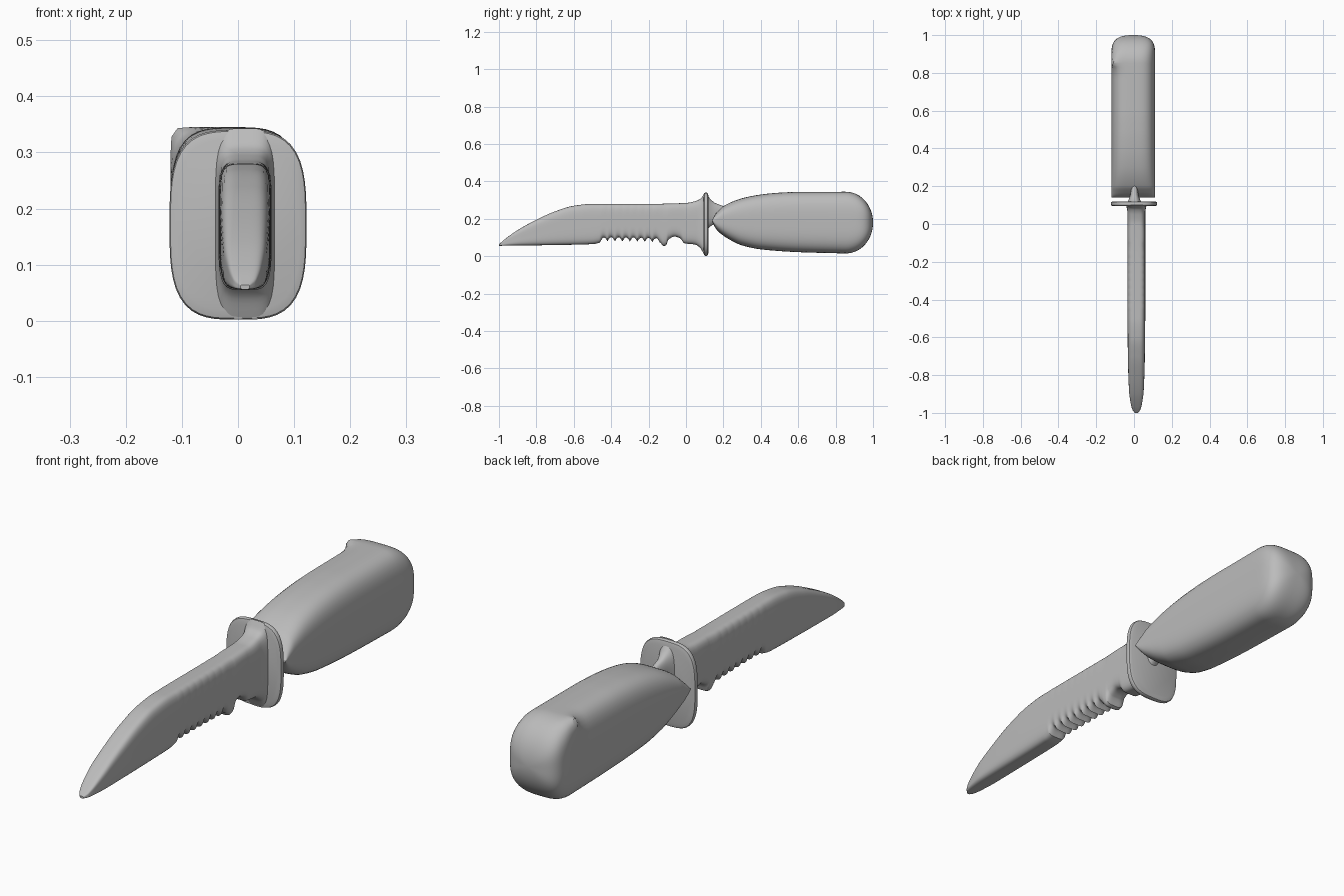
import bpy, bmesh, math

cube = bpy.data.objects.get("Cube")
if cube:
    bpy.data.objects.remove(cube, do_unlink=True)

steel = bpy.data.materials.new("plain grey")
GREY = (0.5, 0.5, 0.5, 1)
steel.diffuse_color = GREY
steel.use_nodes = True
steel.node_tree.nodes["Principled BSDF"].inputs["Base Color"].default_value = GREY


def curve(points, t):
    """Smooth monotone interpolation through (position, value) points."""
    if t <= points[0][0]:
        return points[0][1]
    if t >= points[-1][0]:
        return points[-1][1]
    slope = [(b[1] - a[1]) / (b[0] - a[0]) for a, b in zip(points, points[1:])]

    def tangent(i):
        if i == 0 or i == len(slope):
            return slope[min(i, len(slope) - 1)]
        a, b = slope[i - 1], slope[i]
        return 2 * a * b / (a + b) if a * b > 0 else 0

    for i, (a, b) in enumerate(zip(points, points[1:])):
        if t <= b[0]:
            h = b[0] - a[0]
            s = (t - a[0]) / h
            return (a[1] + (b[1] - a[1]) * s * s * (3 - 2 * s)
                    + h * s * (1 - s) * ((1 - s) * tangent(i) - s * tangent(i + 1)))


def section(y, cx, half_w, low, high, power, corner=None, count=64):
    """Rounded cross-section; corner squares off the upper -x quarter."""
    ring = []
    for i in range(count):
        a = 2 * math.pi * (i + 0.5) / count
        c, s = math.cos(a), math.sin(a)
        p = corner if corner and c < 0 < s else power
        r = (abs(c) ** p + abs(s) ** p) ** (-1 / p)
        ring.append((cx + half_w * r * c, y,
                     (low + high) / 2 + (high - low) / 2 * r * s))
    return ring


def loft(name, rings, angle=40):
    bm = bmesh.new()
    loops = [[bm.verts.new(p) for p in ring] for ring in rings]
    for a, b in zip(loops, loops[1:]):
        for i in range(len(a)):
            j = (i + 1) % len(a)
            bm.faces.new((a[i], a[j], b[j], b[i]))
    bm.faces.new(loops[0])
    bm.faces.new(loops[-1])
    bmesh.ops.recalc_face_normals(bm, faces=bm.faces)
    mesh = bpy.data.meshes.new(name)
    bm.to_mesh(mesh)
    bm.free()
    mesh.materials.append(steel)
    ob = bpy.data.objects.new(name, mesh)
    bpy.context.collection.objects.link(ob)
    bpy.ops.object.select_all(action='DESELECT')
    ob.select_set(True)
    bpy.context.view_layer.objects.active = ob
    bpy.ops.object.shade_smooth_by_angle(angle=math.radians(angle))
    return ob


# Blade: curved spine, serrated edge, finger notch and flare into the guard
SPINE = [(-1, .064), (-.97, .09), (-.9, .14), (-.8, .195), (-.7, .24),
         (-.6, .27), (-.5, .28), (-.2, .28), (0, .285), (.05, .295),
         (.08, .31), (.1, .343)]
EDGE = [(-1, .056), (-.7, .06), (-.5, .065), (-.42, .08), (-.14, .074),
        (-.12, .055), (-.105, .06), (-.095, .088), (-.06, .105),
        (-.03, .095), (-.01, .07), (.05, .062), (.075, .045), (.1, .002)]
WIDTH = [(-1, .008), (-.985, .02), (-.95, .03), (-.88, .039), (-.7, .045),
         (-.4, .0475), (.06, .0475), (.1, .054)]
TEETH_START, TEETH_END, TOOTH = -.46, -.14, .04


def edge_height(y):
    z = curve(EDGE, y)
    if TEETH_START < y < TEETH_END:
        z += .022 * abs(math.sin(math.pi * (y - TEETH_START) / TOOTH))
    return z


steps = 220
rings = []
for k in range(steps + 1):
    y = -1 + 1.1 * k / steps
    rings.append(section(y, .0125, curve(WIDTH, y), edge_height(y),
                         curve(SPINE, y), 4.5))
loft("blade", rings)

# Guard: thin rounded plate
rings = [section(y, 0, .122 * f, .17 - .168 * f, .17 + .17 * f, 3.3)
         for y, f in ((.094, .9), (.098, .985), (.103, 1), (.112, 1),
                      (.116, .985), (.12, .9))]
loft("guard", rings)

# Neck: tang wedge from guard into handle
rings = [section(y, .002, w, low, high, 2.5)
         for y, w, low, high in ((.11, .04, .14, .335), (.13, .03, .16, .305),
                                 (.155, .022, .175, .285), (.2, .015, .2, .268),
                                 (.23, .01, .22, .255))]
loft("neck", rings)

# Handle: chisel front, squared heel corner and rounded butt
TOP = [(.14, .195), (.15, .215), (.17, .24), (.2, .268), (.3, .31),
       (.4, .33), (.5, .34), (.6, .344), (.85, .345)]
BOTTOM = [(.14, .185), (.15, .163), (.17, .135), (.2, .11), (.25, .08),
          (.3, .058), (.4, .037), (.6, .022), (.85, .015)]
HEEL, BUTT = .85, 1.0
rings = []
for k in range(61):
    y = .14 + (HEEL - .14) * (k / 60) ** 1.5
    corner = curve([(.14, 3.4), (.78, 3.6), (.83, 5), (HEEL, 16)], y)
    rings.append(section(y, -.004, .116, curve(BOTTOM, y), curve(TOP, y),
                         3.4, corner))
for k in range(1, 25):
    t = math.sin(math.pi / 2 * k / 24.4)
    h = .165 * (1 - t ** 2.1) ** .5
    w = .116 * (1 - t ** 5) ** .4
    rings.append(section(HEEL + (BUTT - HEEL) * t, -.004, w, .18 - h, .18 + h,
                         3.4, curve([(0, 16), (.2, 8), (.6, 4), (1, 3.4)], t)))
loft("handle", rings)
